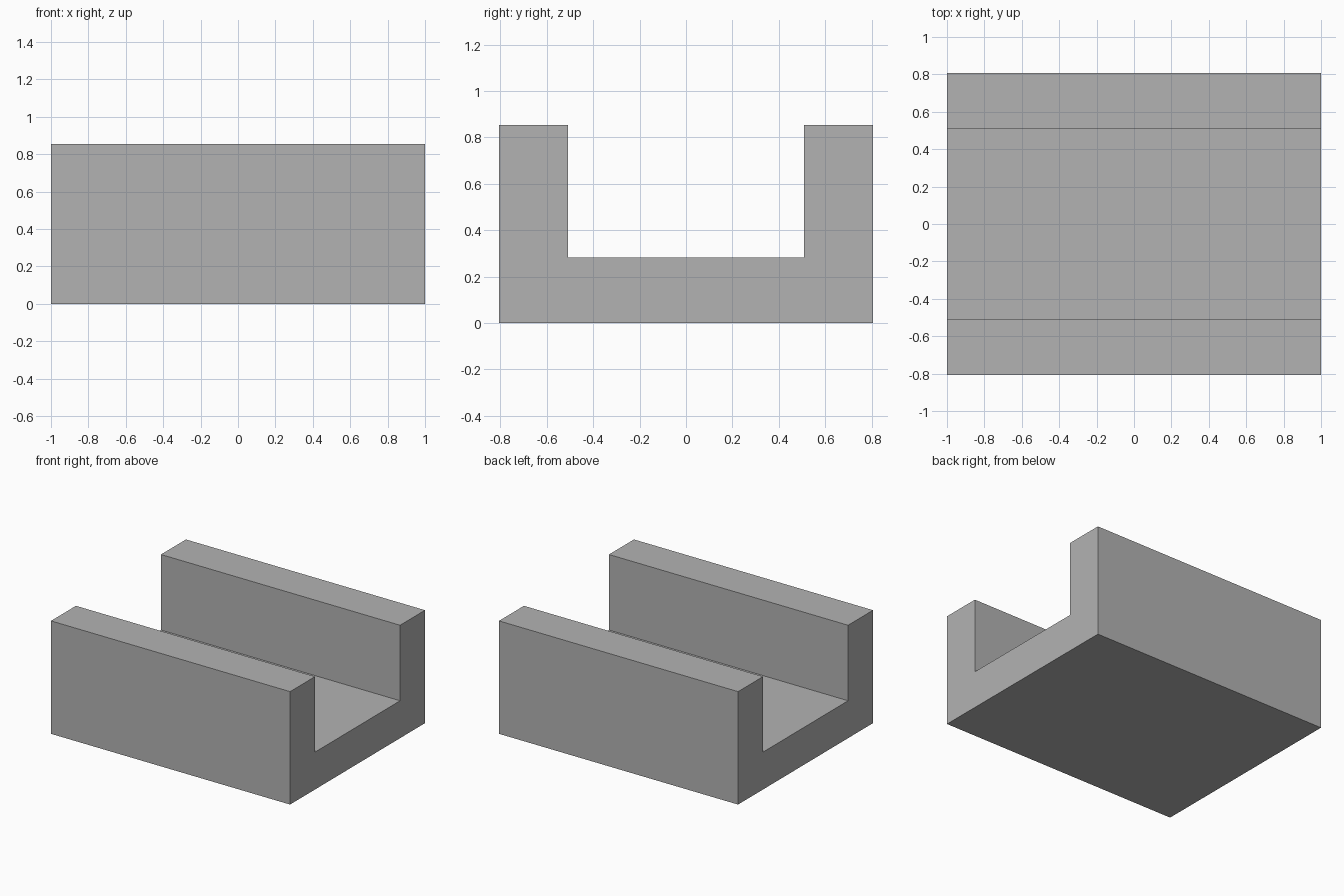
import bpy
import bmesh

if "Cube" in bpy.data.objects:
    bpy.data.objects.remove(bpy.data.objects["Cube"])

LENGTH, HALF_WIDTH, HEIGHT = 2.0, 0.806, 0.854
HALF_GAP, FLOOR = 0.508, 0.283

grey = bpy.data.materials.new("plain grey")
grey.diffuse_color = (0.45, 0.45, 0.45, 1)
grey.use_nodes = True
grey.node_tree.nodes["Principled BSDF"].inputs["Base Color"].default_value = grey.diffuse_color

# U-shaped cross-section: one half, mirrored across y = 0
half = [(HALF_WIDTH, 0), (HALF_WIDTH, HEIGHT), (HALF_GAP, HEIGHT), (HALF_GAP, FLOOR)]
profile = half + [(-y, z) for y, z in reversed(half)]

# Channel block: profile extruded along x
bm = bmesh.new()
face = bm.faces.new([bm.verts.new((-LENGTH / 2, y, z)) for y, z in profile])
result = bmesh.ops.extrude_face_region(bm, geom=[face], use_keep_orig=True)
moved = [v for v in result["geom"] if isinstance(v, bmesh.types.BMVert)]
bmesh.ops.translate(bm, verts=moved, vec=(LENGTH, 0, 0))
bmesh.ops.recalc_face_normals(bm, faces=bm.faces)

mesh = bpy.data.meshes.new("channel_block")
bm.to_mesh(mesh)
bm.free()
mesh.materials.append(grey)
block = bpy.data.objects.new("channel_block", mesh)
bpy.context.collection.objects.link(block)
